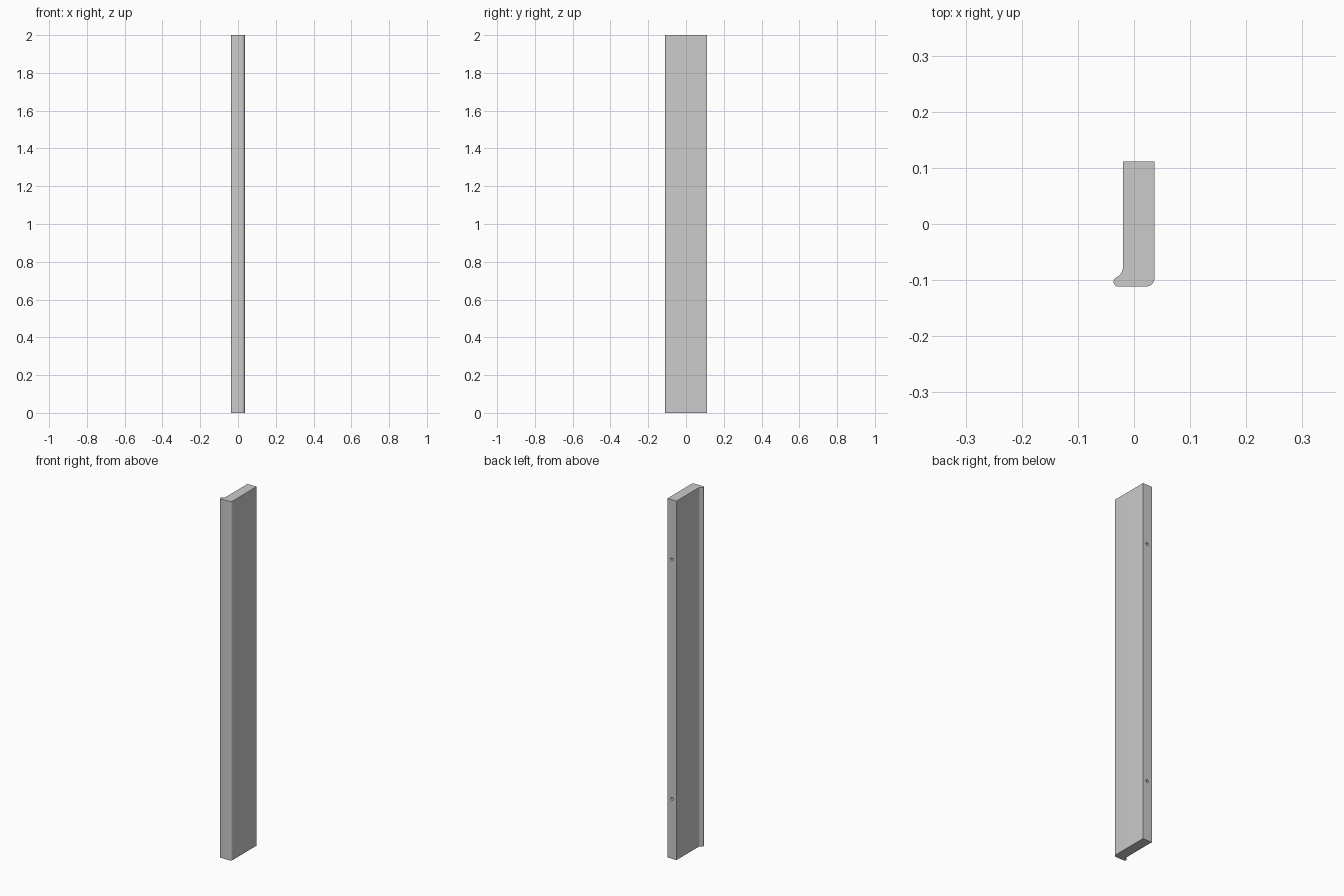
import bpy, bmesh, math

if "Cube" in bpy.data.objects:
    bpy.data.objects.remove(bpy.data.objects["Cube"])

HEIGHT, X0, X1, Y0, Y1 = 2.0, -0.0365, 0.0365, -0.1115, 0.1115
BOARD_X = -0.0195  # left face of the main board


def arc(cx, cy, r, a0, a1, n=8):
    return [(cx + r * math.cos(math.radians(a0 + (a1 - a0) * i / n)),
             cy + r * math.sin(math.radians(a0 + (a1 - a0) * i / n))) for i in range(n + 1)]


# Cross-section, counter-clockwise: square back, rounded front corner, flared lip
profile = [(X1, Y1), (BOARD_X, Y1)]
profile += arc(BOARD_X - 0.024, -0.075, 0.024, 0, -45)
profile += arc(X0 + 0.0085, Y0 + 0.0085, 0.0085, 135, 270)
profile += arc(X1 - 0.015, Y0 + 0.015, 0.015, 270, 360)

# Extruded board
bm = bmesh.new()
face = bm.faces.new([bm.verts.new((x, y, 0)) for x, y in profile])
top = bmesh.ops.extrude_face_region(bm, geom=[face])["geom"]
bmesh.ops.translate(bm, vec=(0, 0, HEIGHT),
                    verts=[v for v in top if isinstance(v, bmesh.types.BMVert)])
bmesh.ops.recalc_face_normals(bm, faces=bm.faces)
mesh = bpy.data.meshes.new("board")
bm.to_mesh(mesh)
bm.free()
board = bpy.data.objects.new("board", mesh)
bpy.context.collection.objects.link(board)

# Two blind screw holes in the back edge
for i, z in enumerate((HEIGHT / 6, HEIGHT * 5 / 6)):
    bpy.ops.mesh.primitive_cylinder_add(vertices=24, radius=0.008, depth=0.08,
                                        location=((BOARD_X + X1) / 2, Y1, z),
                                        rotation=(math.pi / 2, 0, 0))
    cutter = bpy.context.object
    cutter.name = f"hole_cutter_{i + 1}"
    cutter.hide_render = True
    cutter.hide_set(True)
    mod = board.modifiers.new(f"hole_{i + 1}", "BOOLEAN")
    mod.operation, mod.solver, mod.object = "DIFFERENCE", "EXACT", cutter

# Smooth the rounded edges, keep the corners sharp
bpy.ops.object.select_all(action="DESELECT")
board.select_set(True)
bpy.context.view_layer.objects.active = board
bpy.ops.object.shade_smooth_by_angle(angle=math.radians(30))
